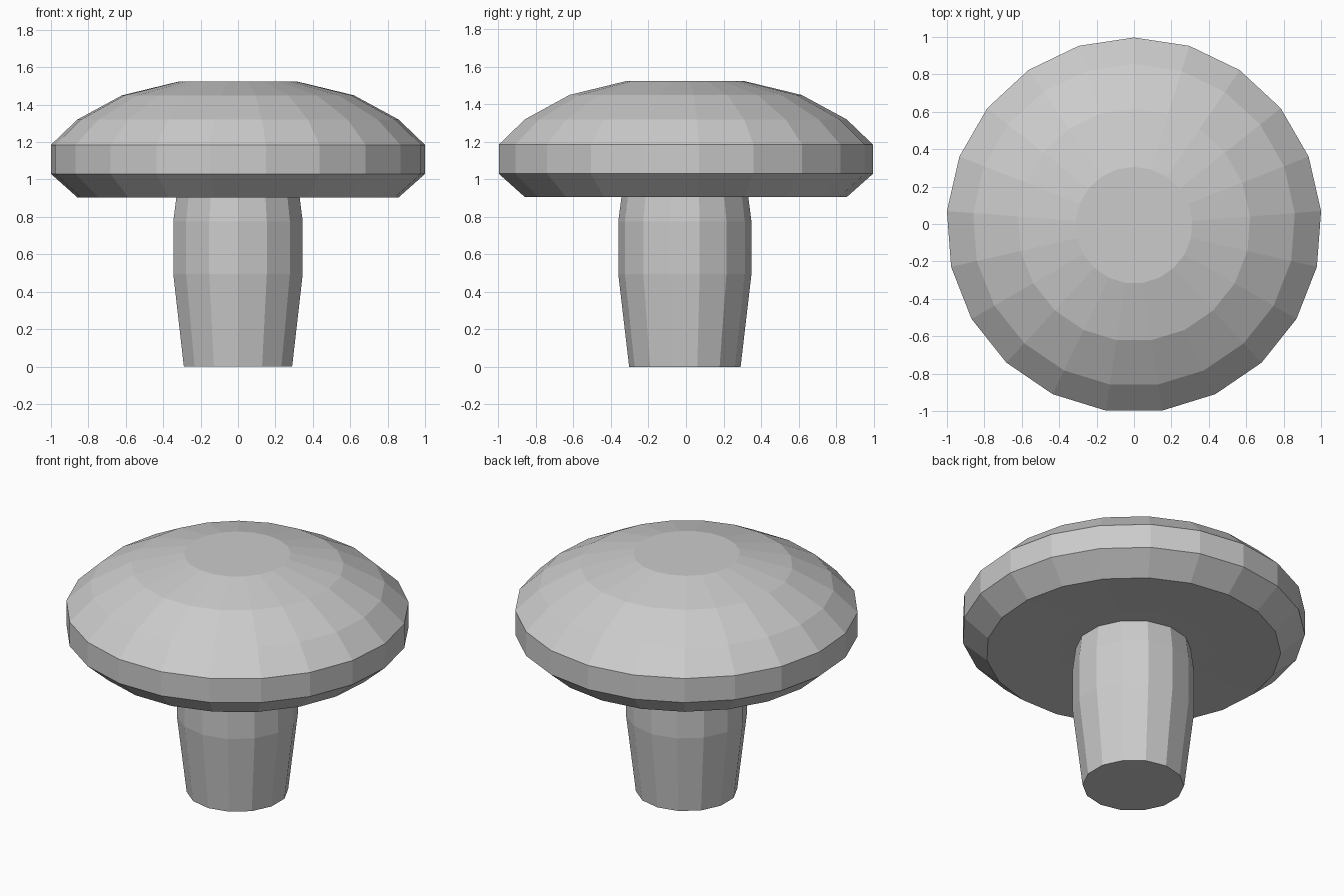
import bpy
import bmesh
from math import sin, cos, tau

cube = bpy.data.objects.get("Cube")
if cube:
    bpy.data.objects.remove(cube, do_unlink=True)

CENTRE_Y = -0.006

# Plain grey for the whole model
grey = bpy.data.materials.new("plain grey")
grey.use_nodes = True
colour = (0.6, 0.6, 0.6, 1)
grey.diffuse_color = colour
grey.node_tree.nodes["Principled BSDF"].inputs["Base Color"].default_value = colour


def lathe(name, profile, sides):
    """Flat-shaded solid of revolution from (radius, height) pairs, closed at both ends."""
    bm = bmesh.new()
    rings = [[bm.verts.new((r * sin(tau * i / sides), r * cos(tau * i / sides), z))
              for i in range(sides)] for r, z in profile]
    for low, high in zip(rings, rings[1:]):
        for i in range(sides):
            j = (i + 1) % sides
            bm.faces.new((low[i], low[j], high[j], high[i]))
    bm.faces.new(rings[0])
    bm.faces.new(rings[-1])
    bmesh.ops.recalc_face_normals(bm, faces=bm.faces)
    mesh = bpy.data.meshes.new(name)
    bm.to_mesh(mesh)
    bm.free()
    mesh.materials.append(grey)
    obj = bpy.data.objects.new(name, mesh)
    obj.location.y = CENTRE_Y
    bpy.context.collection.objects.link(obj)
    return obj


# Tapered stem, its top buried in the cap
lathe("stem", [(0.297, 0), (0.355, 0.495), (0.355, 0.775), (0.335, 0.93), (0.32, 1.0)], 14)

# Domed cap with a shallow hollow underneath
lathe("cap", [(0.45, 0.92), (0.862, 0.905), (1.003, 1.03), (1.003, 1.185),
              (0.862, 1.32), (0.622, 1.45), (0.312, 1.525)], 21)
